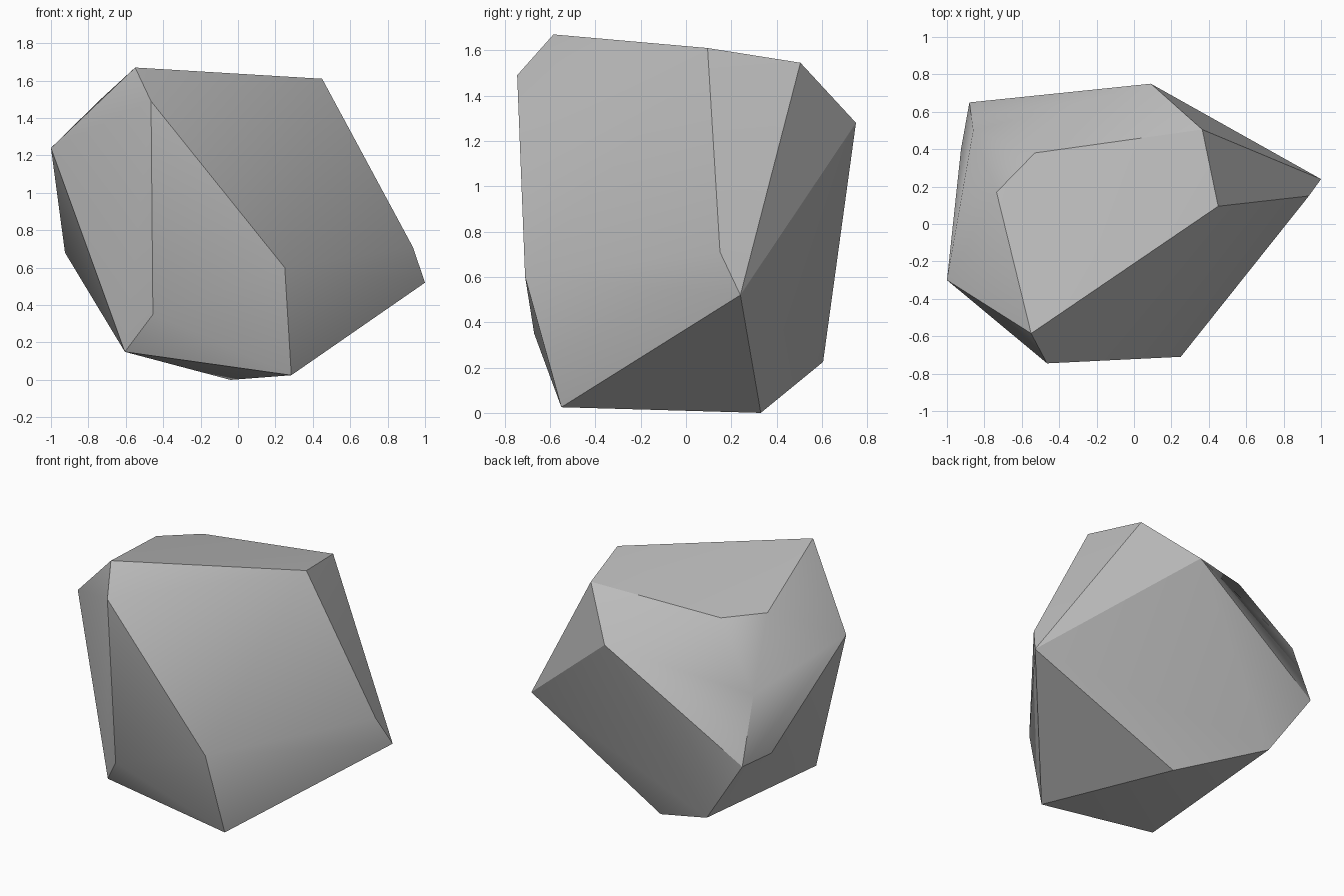
import bpy
import bmesh
import math

default_cube = bpy.data.objects.get("Cube")
if default_cube:
    bpy.data.objects.remove(default_cube, do_unlink=True)


def make_material(name, colour):
    material = bpy.data.materials.new(name)
    material.use_nodes = True
    material.diffuse_color = colour
    shader = next(n for n in material.node_tree.nodes if n.type == "BSDF_PRINCIPLED")
    shader.inputs["Base Color"].default_value = colour
    shader.inputs["Roughness"].default_value = 0.9
    return material


def make_boulder(name, corners, material, smooth_angle):
    """Wrap a convex chiselled stone around a few corner points."""
    bm = bmesh.new()
    for corner in corners:
        bm.verts.new(corner)
    hull = bmesh.ops.convex_hull(bm, input=bm.verts[:])
    leftover = {v for v in hull["geom_interior"] if isinstance(v, bmesh.types.BMVert)}
    bmesh.ops.delete(bm, geom=list(leftover), context="VERTS")
    bmesh.ops.recalc_face_normals(bm, faces=bm.faces[:])
    mesh = bpy.data.meshes.new(name)
    bm.to_mesh(mesh)
    bm.free()
    mesh.materials.append(material)
    boulder = bpy.data.objects.new(name, mesh)
    bpy.context.collection.objects.link(boulder)
    bpy.ops.object.select_all(action="DESELECT")
    boulder.select_set(True)
    bpy.context.view_layer.objects.active = boulder
    bpy.ops.object.shade_smooth_by_angle(angle=math.radians(smooth_angle))
    return boulder


# Corners of the sloping top
top_corners = [
    (-0.55, -0.585, 1.67),
    (0.45, 0.095, 1.61),
    (0.365, 0.505, 1.545),
    (-0.53, 0.38, 1.49),
    (-0.735, 0.17, 1.5),
]

# Corners around the sides
side_corners = [
    (-0.465, -0.745, 1.49),
    (-1, -0.3, 1.24),
    (-0.86, 0.5, 1.1),
    (0.09, 0.75, 1.28),
    (0.935, 0.15, 0.71),
    (1, 0.24, 0.52),
    (0.25, -0.71, 0.6),
    (-0.925, 0.4, 0.68),
    (-0.88, 0.65, 0.67),
]

# Corners of the narrower underside
base_corners = [
    (-0.455, -0.67, 0.35),
    (-0.605, -0.54, 0.15),
    (0.285, -0.55, 0.025),
    (-0.04, 0.33, 0),
    (-0.58, 0.605, 0.225),
]

stone_grey = make_material("stone grey", (0.5, 0.5, 0.5, 1))
make_boulder("boulder", top_corners + side_corners + base_corners, stone_grey, 30)
